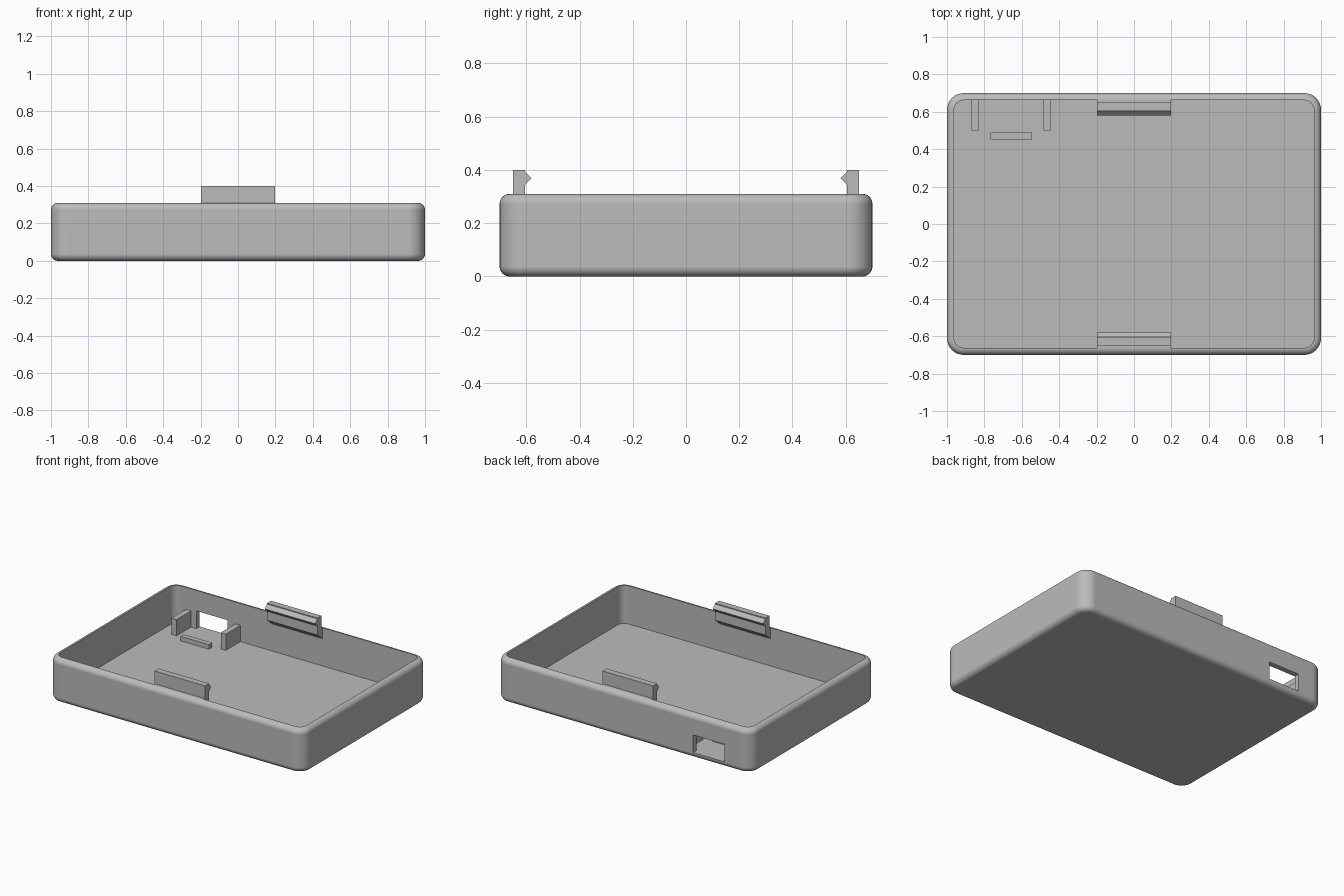
import bpy, bmesh, math

if "Cube" in bpy.data.objects:
    bpy.data.objects.remove(bpy.data.objects["Cube"], do_unlink=True)

grey = bpy.data.materials.new("light grey plastic")
grey.use_nodes = True
grey.diffuse_color = (0.5, 0.5, 0.5, 1)
grey.node_tree.nodes["Principled BSDF"].inputs["Base Color"].default_value = (0.5, 0.5, 0.5, 1)

HX, HY, HEIGHT = 1.0, 0.7, 0.31      # outer half sizes and wall height
CORNER, FILLET, WALL, FLOOR = 0.09, 0.037, 0.038, 0.04
STEPS = 8


def finish(name, bm):
    bmesh.ops.recalc_face_normals(bm, faces=bm.faces)
    mesh = bpy.data.meshes.new(name)
    bm.to_mesh(mesh)
    bm.free()
    mesh.materials.append(grey)
    ob = bpy.data.objects.new(name, mesh)
    bpy.context.collection.objects.link(ob)
    return ob


def block(name, x0, x1, y0, y1, z0, z1):
    bm = bmesh.new()
    bmesh.ops.create_cube(bm, size=1)
    for v in bm.verts:
        v.co = (x0 + (v.co.x + 0.5) * (x1 - x0),
                y0 + (v.co.y + 0.5) * (y1 - y0),
                z0 + (v.co.z + 0.5) * (z1 - z0))
    return finish(name, bm)


def rounded_ring(bm, inset, z):
    """Ring of vertices around a rounded rectangle shrunk by inset."""
    r, ring = CORNER - inset, []
    for k, (sx, sy) in enumerate(((1, 1), (-1, 1), (-1, -1), (1, -1))):
        for i in range(STEPS + 1):
            a = math.pi / 2 * (k + i / STEPS)
            ring.append(bm.verts.new((sx * (HX - CORNER) + r * math.cos(a),
                                      sy * (HY - CORNER) + r * math.sin(a), z)))
    return ring


# Tray: filleted outside, open top, flat floor inside
arc = [math.pi / 2 * i / STEPS for i in range(STEPS + 1)]
section = [(FILLET * (1 - math.sin(a)), FILLET * (1 - math.cos(a))) for a in arc]
section += [(FILLET * (1 - math.cos(a)), HEIGHT - FILLET * (1 - math.sin(a))) for a in arc]
section += [(WALL, HEIGHT), (WALL, FLOOR)]
bm = bmesh.new()
rings = [rounded_ring(bm, inset, z) for inset, z in section]
for low, high in zip(rings, rings[1:]):
    for i in range(len(low)):
        j = (i + 1) % len(low)
        bm.faces.new((low[i], low[j], high[j], high[i]))
bm.faces.new(rings[0])
bm.faces.new(rings[-1])
tray = finish("tray", bm)

# Connector opening through the back wall
cutter = block("opening_cutter", -0.79, -0.545, 0.6, 0.8, FLOOR, 0.165)
cutter.hide_render = True
cut = tray.modifiers.new("opening", 'BOOLEAN')
cut.operation, cut.solver, cut.object = 'DIFFERENCE', 'EXACT', cutter
bpy.ops.object.select_all(action='DESELECT')
bpy.context.view_layer.objects.active = tray
tray.select_set(True)
bpy.ops.object.modifier_apply(modifier=cut.name)
bpy.data.objects.remove(cutter, do_unlink=True)
bpy.ops.object.shade_smooth_by_angle(angle=math.radians(30))
weighted = tray.modifiers.new("even shading", 'WEIGHTED_NORMAL')
weighted.keep_sharp = True

# Snap clips: upright tab with a pointed hook and a sloped foot on the wall
CLIP = [(0.605, 0.28), (0.665, 0.23), (0.665, 0.309), (0.65, 0.309), (0.65, 0.4),
        (0.605, 0.4), (0.605, 0.394), (0.581, 0.369), (0.605, 0.343)]
for name, side in (("back_clip", 1), ("front_clip", -1)):
    bm = bmesh.new()
    face = bm.faces.new([bm.verts.new((-0.197, side * y, z)) for y, z in CLIP])
    moved = bmesh.ops.extrude_face_region(bm, geom=[face])["geom"]
    bmesh.ops.translate(bm, vec=(0.394, 0, 0),
                        verts=[g for g in moved if isinstance(g, bmesh.types.BMVert)])
    finish(name, bm)

# Connector board supports on the floor
for name, x in (("outer_support", -0.87), ("inner_support", -0.485)):
    block(name, x, x + 0.04, 0.5, 0.67, FLOOR - 0.01, 0.155)
block("stop_bar", -0.767, -0.545, 0.452, 0.488, FLOOR - 0.01, 0.072)
